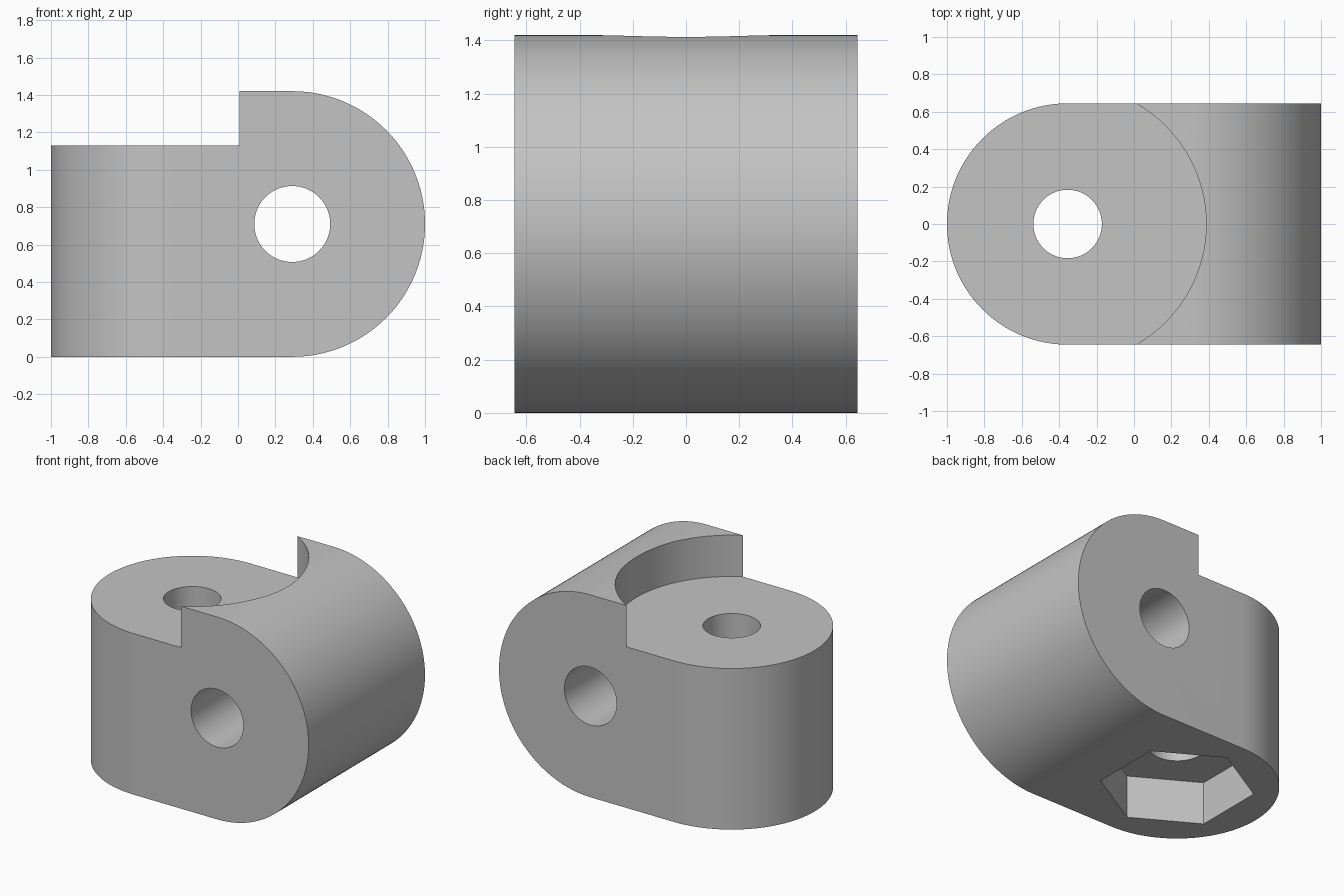
import bpy
import bmesh
from math import cos, sin, pi, radians
from mathutils import Vector

cube = bpy.data.objects.get("Cube")
if cube:
    bpy.data.objects.remove(cube)

# Main dimensions
HEIGHT = 1.42
ROLL_R = HEIGHT / 2            # horizontal rounded end
ROLL_X = 1 - ROLL_R
HALF_W = 0.645                 # vertical rounded end
PIVOT_X = -1 + HALF_W
STEP_Z = 1.13
STEP_R = 0.741

grey = bpy.data.materials.new("plain grey")
grey.use_nodes = True
colour = (0.55, 0.55, 0.55, 1)
grey.diffuse_color = colour
grey.node_tree.nodes["Principled BSDF"].inputs["Base Color"].default_value = colour


def arc(cx, cy, r, start, end, steps):
    angles = [radians(start + (end - start) * i / steps) for i in range(steps + 1)]
    return [(cx + r * cos(a), cy + r * sin(a)) for a in angles]


def circle(cx, cy, r, sides=96, start=0):
    return arc(cx, cy, r, start, start + 360, sides)[:-1]


def prism(name, outline, low, high, axis="Z"):
    """Extrude an outline along z, or an x-z outline along y."""
    def place(p, d):
        return Vector((p[0], p[1], d)) if axis == "Z" else Vector((p[0], d, p[1]))
    bm = bmesh.new()
    face = bm.faces.new([bm.verts.new(place(p, low)) for p in outline])
    ext = bmesh.ops.extrude_face_region(bm, geom=[face])
    top = [v for v in ext["geom"] if isinstance(v, bmesh.types.BMVert)]
    bmesh.ops.translate(bm, verts=top, vec=place((0, 0), high - low))
    bmesh.ops.recalc_face_normals(bm, faces=bm.faces)
    mesh = bpy.data.meshes.new(name)
    bm.to_mesh(mesh)
    bm.free()
    mesh.materials.append(grey)
    obj = bpy.data.objects.new(name, mesh)
    bpy.context.collection.objects.link(obj)
    return obj


def combine(target, tool, operation):
    mod = target.modifiers.new(operation, "BOOLEAN")
    mod.operation = operation
    mod.solver = "EXACT"
    mod.object = tool
    bpy.context.view_layer.objects.active = target
    bpy.ops.object.modifier_apply(modifier=mod.name)
    bpy.data.objects.remove(tool)


# Body: side profile rounded at +x, trimmed by a plan rounded at -x
side = [(-1.2, 0)] + arc(ROLL_X, ROLL_R, ROLL_R, -90, 90, 80) + [(-1.2, HEIGHT)]
plan = [(1.2, HALF_W)] + arc(PIVOT_X, 0, HALF_W, 90, 270, 80) + [(1.2, -HALF_W)]
body = prism("hinge_block", side, -0.9, 0.9, "Y")
combine(body, prism("plan_trim", plan, -0.3, 1.8), "INTERSECT")

# Curved step, vertical bolt hole, hexagonal nut pocket, horizontal pin hole
cutters = [
    prism("step_cut", circle(PIVOT_X, 0, STEP_R, 128), STEP_Z, 1.9),
    prism("bolt_hole", circle(PIVOT_X, 0, 0.183), -0.3, 1.8),
    prism("nut_pocket", circle(PIVOT_X, 0, 0.49, 6, 30), -0.3, 0.3),
    prism("pin_hole", circle(ROLL_X, ROLL_R, 0.203), -1, 1, "Y"),
]
for cutter in cutters:
    combine(body, cutter, "DIFFERENCE")

# Smooth curved walls, crisp corners
bpy.ops.object.select_all(action="DESELECT")
body.select_set(True)
bpy.context.view_layer.objects.active = body
bpy.ops.object.shade_smooth_by_angle(angle=radians(25))
